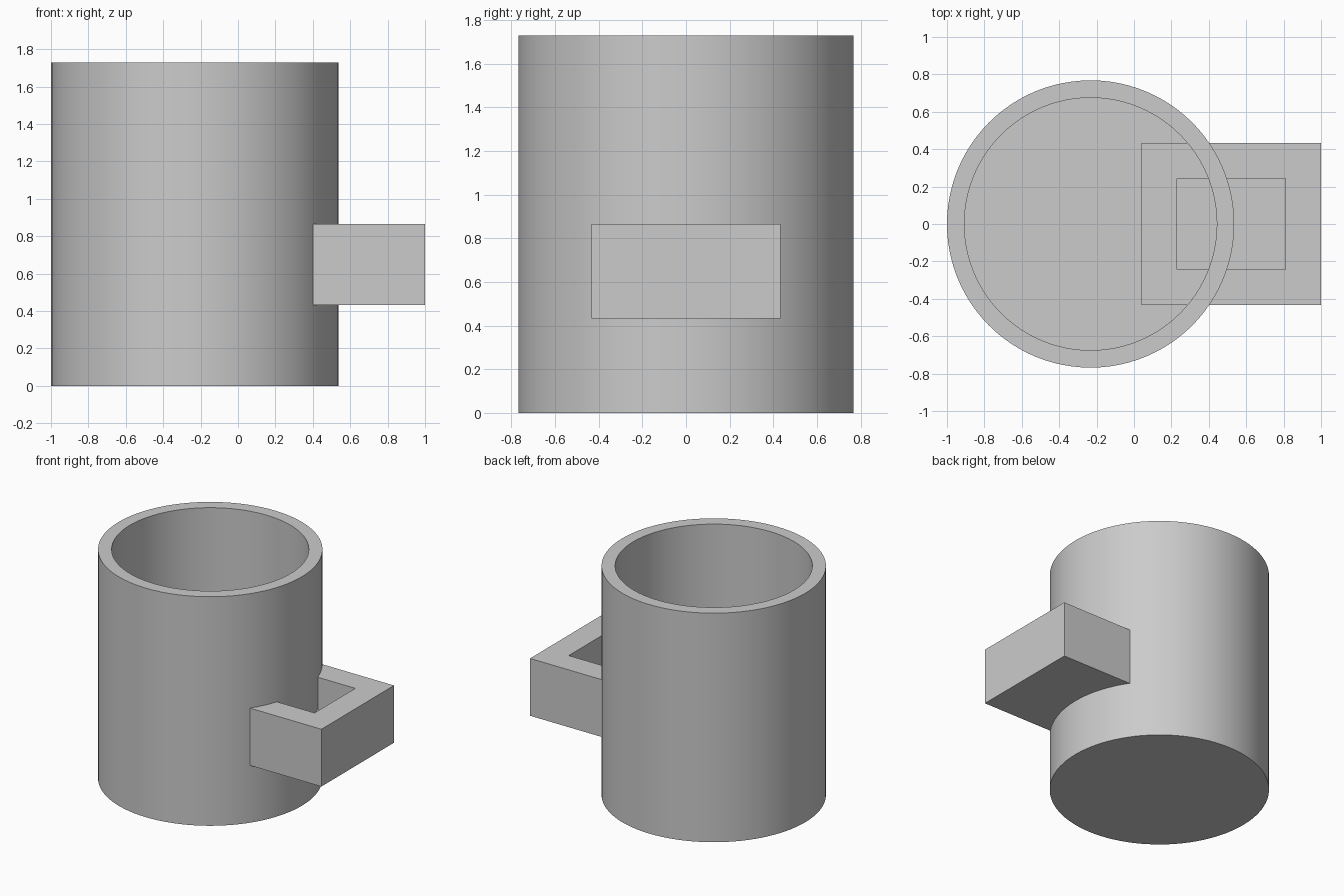
import bpy
import bmesh
import math
from mathutils import Matrix, Vector

old = bpy.data.objects.get("Cube")
if old:
    bpy.data.objects.remove(old, do_unlink=True)

grey = bpy.data.materials.new("light_grey")
grey.use_nodes = True
colour = (0.6, 0.6, 0.6, 1)
grey.diffuse_color = colour
grey.node_tree.nodes["Principled BSDF"].inputs["Base Color"].default_value = colour

CUP_X, RADIUS, HEIGHT, WALL = -0.232, 0.768, 1.73, 0.093
SIDES = 96


def add_object(name, bm):
    bmesh.ops.recalc_face_normals(bm, faces=bm.faces)
    mesh = bpy.data.meshes.new(name)
    bm.to_mesh(mesh)
    bm.free()
    mesh.materials.append(grey)
    obj = bpy.data.objects.new(name, mesh)
    bpy.context.collection.objects.link(obj)
    return obj


def hollow_out(bm, wall, floor):
    """Inset the top face and sink a pocket, leaving the given floor."""
    top = max(bm.faces, key=lambda f: f.calc_center_median().z)
    bmesh.ops.inset_region(bm, faces=[top], thickness=wall, use_even_offset=True)
    depth = top.calc_center_median().z - floor
    new = bmesh.ops.extrude_face_region(bm, geom=[top])["geom"]
    verts = [v for v in new if isinstance(v, bmesh.types.BMVert)]
    bmesh.ops.translate(bm, verts=verts, vec=(0, 0, -depth))
    if top.is_valid:
        bmesh.ops.delete(bm, geom=[top], context='FACES_ONLY')


# Cup body: a round tube with a closed floor
bm = bmesh.new()
bmesh.ops.create_cone(bm, cap_ends=True, segments=SIDES, radius1=RADIUS,
                      radius2=RADIUS, depth=HEIGHT,
                      matrix=Matrix.Translation((CUP_X, 0, HEIGHT / 2)))
hollow_out(bm, WALL, WALL)
cup = add_object("cup_body", bm)

# Handle: a square block with an open pocket, running through the cup wall
low, high = Vector((0.04, -0.433, 0.433)), Vector((1, 0.433, 0.866))
bm = bmesh.new()
bmesh.ops.create_cube(bm, size=1)
bmesh.ops.scale(bm, vec=high - low, verts=bm.verts)
bmesh.ops.translate(bm, vec=(low + high) / 2, verts=bm.verts)
hollow_out(bm, 0.19, low.z + 0.19)
add_object("handle", bm)

# Smooth the round walls, keep the rims sharp
bpy.ops.object.select_all(action='DESELECT')
cup.select_set(True)
bpy.context.view_layer.objects.active = cup
bpy.ops.object.shade_smooth_by_angle(angle=math.radians(30))
